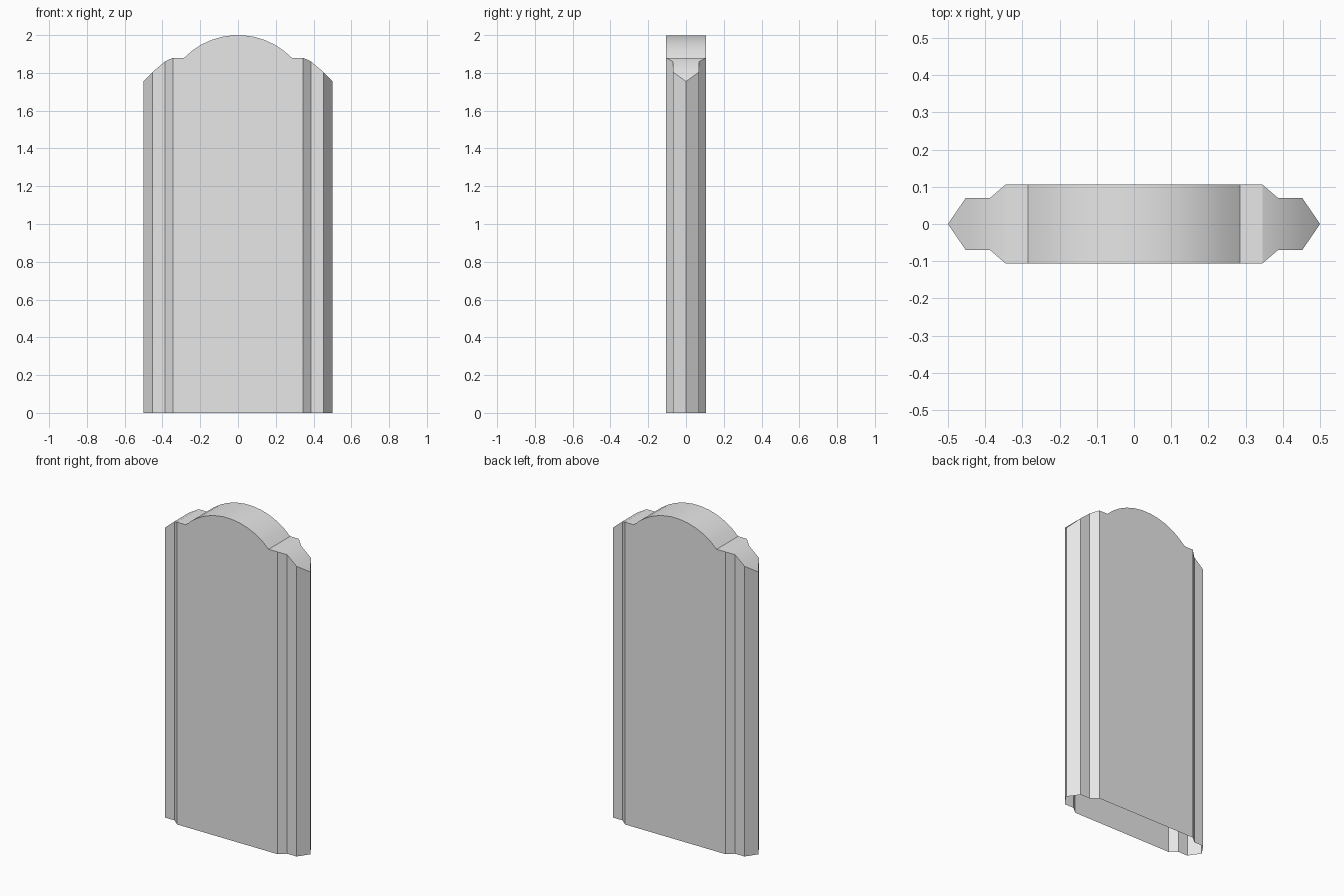
import bpy, bmesh, math

cube = bpy.data.objects.get("Cube")
if cube:
    bpy.data.objects.remove(cube, do_unlink=True)

# Plain grey stone
stone = bpy.data.materials.new("grey_stone")
stone.use_nodes = True
colour = (0.8, 0.8, 0.8, 1)
stone.diffuse_color = colour
stone.node_tree.nodes["Principled BSDF"].inputs["Base Color"].default_value = colour

# Right half outline: x, half depth, top height
DEPTH = 0.106
shoulder = [(0.345, DEPTH, 1.88), (0.387, 0.07, 1.86),
            (0.452, 0.07, 1.805), (0.5, 0.0, 1.755)]

# Crowning arc as stations of the same kind
HALF_WIDTH, RISE, SEGMENTS = 0.285, 0.12, 11
radius = (HALF_WIDTH ** 2 + RISE ** 2) / (2 * RISE)
half_angle = math.asin(HALF_WIDTH / radius)
arc = []
for i in range(SEGMENTS + 1):
    a = half_angle * (2 * i / SEGMENTS - 1)
    arc.append((radius * math.sin(a), DEPTH, 2 - radius * (1 - math.cos(a))))
stations = [(-x, d, z) for x, d, z in reversed(shoulder)] + arc + shoulder

# Hollow slab: front, back and top strips, open underneath
bm = bmesh.new()
columns = []
for x, d, top in stations:
    columns.append([bm.verts.new(p) for p in
                    ((x, -d, 0), (x, -d, top), (x, d, top), (x, d, 0))])
for left, right in zip(columns, columns[1:]):
    for k in range(3):
        bm.faces.new((left[k], right[k], right[k + 1], left[k + 1]))

# Close the pointed side edges and merge the flat panel strips
bmesh.ops.remove_doubles(bm, verts=bm.verts, dist=0.0001)
bmesh.ops.dissolve_limit(bm, angle_limit=math.radians(0.5),
                         verts=bm.verts, edges=bm.edges)
bmesh.ops.recalc_face_normals(bm, faces=bm.faces)

mesh = bpy.data.meshes.new("arched_slab")
bm.to_mesh(mesh)
bm.free()
mesh.materials.append(stone)
slab = bpy.data.objects.new("arched_slab", mesh)
bpy.context.collection.objects.link(slab)

# Smooth the arc and shoulders, keep the moulding edges sharp
bpy.ops.object.select_all(action="DESELECT")
slab.select_set(True)
bpy.context.view_layer.objects.active = slab
bpy.ops.object.shade_smooth_by_angle(angle=math.radians(20))
